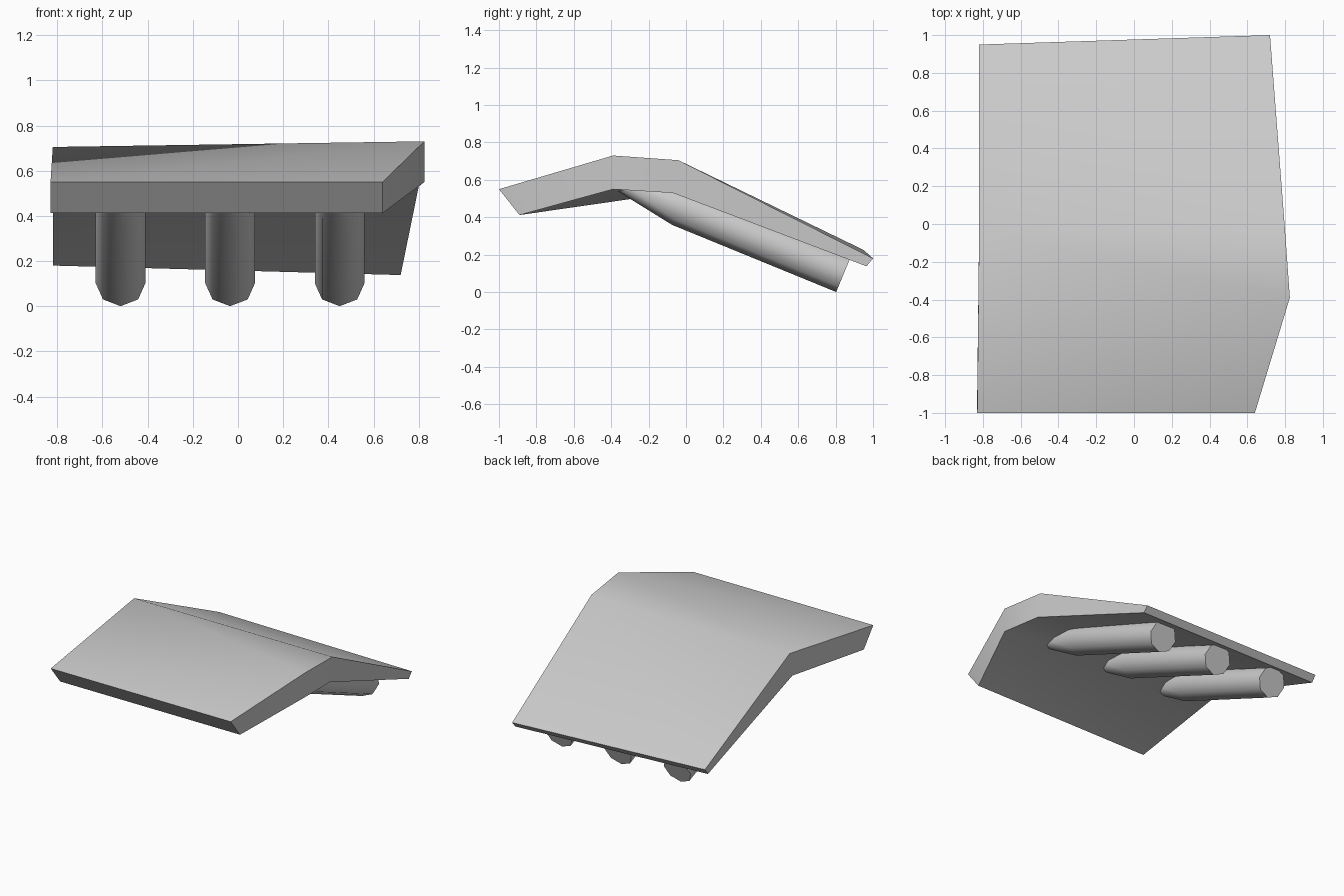
import bpy, bmesh, math
from mathutils import Vector

if "Cube" in bpy.data.objects:
    bpy.data.objects.remove(bpy.data.objects["Cube"])


def finish(name, bm, angle=50):
    bmesh.ops.recalc_face_normals(bm, faces=bm.faces)
    mesh = bpy.data.meshes.new(name)
    bm.to_mesh(mesh)
    bm.free()
    obj = bpy.data.objects.new(name, mesh)
    bpy.context.collection.objects.link(obj)
    bpy.ops.object.select_all(action='DESELECT')
    obj.select_set(True)
    bpy.context.view_layer.objects.active = obj
    bpy.ops.object.shade_smooth_by_angle(angle=math.radians(angle))
    return obj


def bent_slab(name, top, bottom):
    # outline order: front left, front right, right shoulder, right ridge,
    # back right, back left, left ridge
    bm = bmesh.new()
    t = [bm.verts.new(p) for p in top]
    b = [bm.verts.new(p) for p in bottom]
    for v in (t, b):
        for face in ((0, 1, 2), (0, 2, 6), (2, 3, 6), (3, 4, 5), (3, 5, 6)):
            bm.faces.new([v[i] for i in face])
    n = len(t)
    for i in range(n):
        j = (i + 1) % n
        bm.faces.new((t[i], b[i], b[j], t[j]))
    return finish(name, bm)


def bent_tube(name, x, rings, sides=8):
    # each ring: y, z, radius, downward tilt of the tube in degrees
    bm = bmesh.new()
    loops = []
    for y, z, r, tilt in rings:
        a = math.radians(tilt)
        up = Vector((0, math.sin(a), math.cos(a)))
        loop = []
        for k in range(sides):
            w = 2 * math.pi * k / sides
            p = Vector((x, y, z)) + up * r * math.cos(w) + Vector((r * math.sin(w), 0, 0))
            loop.append(bm.verts.new(p))
        loops.append(loop)
    for a, b in zip(loops, loops[1:]):
        for k in range(sides):
            m = (k + 1) % sides
            bm.faces.new((a[k], a[m], b[m], b[k]))
    bm.faces.new(loops[0])
    bm.faces.new(loops[-1])
    return finish(name, bm)


# Bent roof-like slab
top = [(-.83, -1, .55), (.64, -1, .55), (.825, -.39, .73), (.80, -.04, .705),
       (.72, 1, .18), (-.82, .95, .225), (-.82, -.04, .705)]
bottom = [(-.83, -.89, .412), (.64, -.89, .412), (.825, -.39, .55), (.80, -.07, .53),
          (.72, .965, .138), (-.82, .915, .18), (-.82, -.07, .53)]
bent_slab("bent_slab", top, bottom)

# Three octagonal tubes under the back slope, tapering into the slab
for i, x in enumerate((-.52, -.035, .45)):
    bent_tube(f"under_tube_{i + 1}", x,
              [(-.36, .595, .05, 28), (-.03, .46, .11, 24), (.845, .102, .11, 22.5)])
